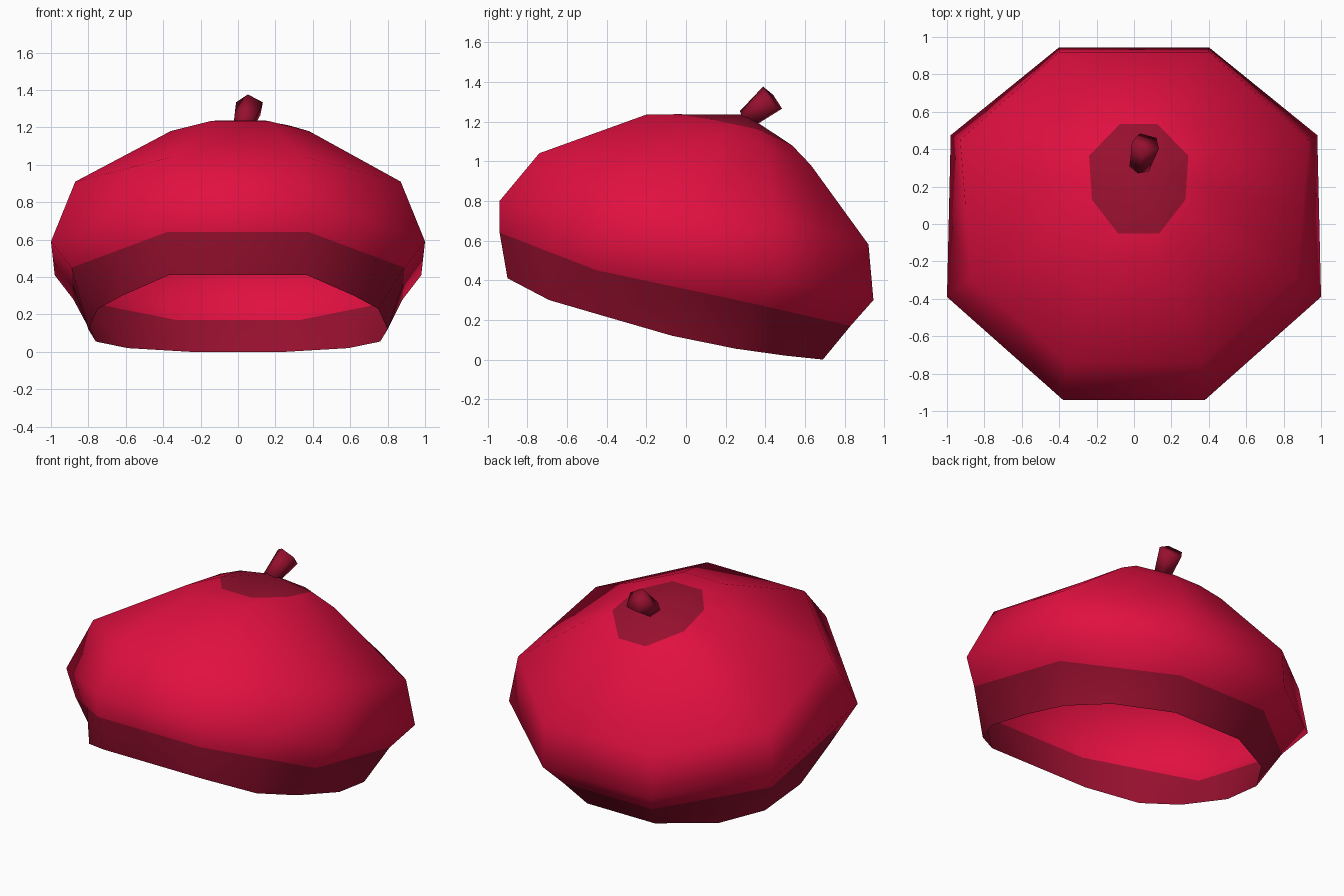
import bpy
import bmesh
from mathutils import Vector

cube = bpy.data.objects.get("Cube")
if cube:
    bpy.data.objects.remove(cube, do_unlink=True)


def make_material(name, rgb):
    mat = bpy.data.materials.new(name)
    mat.use_nodes = True
    mat.diffuse_color = (*rgb, 1)
    mat.node_tree.nodes["Principled BSDF"].inputs["Base Color"].default_value = (*rgb, 1)
    return mat


RED = make_material("bright red", (0.75, 0.005, 0.052))
DARK = make_material("dark red", (0.31, 0.005, 0.028))


def finish(bm, name, materials):
    mesh = bpy.data.meshes.new(name)
    bm.to_mesh(mesh)
    bm.free()
    for mat in materials:
        mesh.materials.append(mat)
    mesh.shade_smooth()
    obj = bpy.data.objects.new(name, mesh)
    bpy.context.collection.objects.link(obj)
    return obj


def with_midpoints(corners):
    """Add a point in the middle of each side of a half octagon."""
    points = []
    for a, b in zip(corners, corners[1:]):
        a, b = Vector(a), Vector(b)
        points += [a, (a + b) / 2]
    return points + [Vector(corners[-1])]


def add_ring(bm, half, shift=0):
    """Mirror a front-to-back half outline into a closed ring."""
    right = [(p[0] + shift, p[1], p[2]) for p in half]
    left = [(shift - p[0], p[1], p[2]) for p in reversed(half)]
    return [bm.verts.new(p) for p in right + left]


def bridge(bm, low, high, material):
    n = len(low)
    for i in range(n):
        j = (i + 1) % n
        bm.faces.new((low[i], low[j], high[j], high[i])).material_index = material


# Half outlines, front to back: opening, band top, widest, shoulder, crown, patch
rim = [(.37, -.9, .41), (.62, -.69, .3), (.75, -.45, .23), (.8, -.07, .12),
       (.76, .25, .055), (.59, .5, .02), (.25, .69, 0)]
outlines = [
    [(.38, -.94, .64), (.89, -.45, .45), (.88, .35, .28), (.33, .83, .17)],
    [(.38, -.94, .8), (1, -.39, .59), (.98, .475, .41), (.4, .945, .3)],
    [(.36, -.74, 1.04), (.87, -.29, .91), (.93, .45, .71), (.4, .92, .58)],
    [(.15, -.2, 1.235), (.37, -.02, 1.18), (.42, .4, 1.08), (.17, .63, .98)],
    [(.11, -.05, 1.237), (.25, .13, 1.21), (.265, .365, 1.16), (.1, .535, 1.08)],
]
shifts = [0, 0, 0, .01, .025]

# Hat shell, open below, with a dark band and a dark crown patch
bm = bmesh.new()
ring = add_ring(bm, rim)
for level, (outline, shift) in enumerate(zip(outlines, shifts)):
    upper = add_ring(bm, with_midpoints(outline), shift)
    bridge(bm, ring, upper, 1 if level == 0 else 0)
    ring = upper
pole = bm.verts.new((.03, .3, 1.235))
for a, b in zip(ring, ring[1:] + ring[:1]):
    bm.faces.new((a, b, pole)).material_index = 1
finish(bm, "hat_shell", [RED, DARK])

# Flared five-sided stem leaning backward
base, tip = Vector((.03, .305, 1.21)), Vector((.065, .435, 1.315))
axis = tip - base
bm = bmesh.new()
bmesh.ops.create_cone(bm, cap_ends=True, segments=5, radius1=.055,
                      radius2=.078, depth=axis.length)
stem = finish(bm, "stem", [DARK])
stem.rotation_mode = "QUATERNION"
stem.rotation_quaternion = axis.to_track_quat("Z", "Y")
stem.location = (base + tip) / 2
